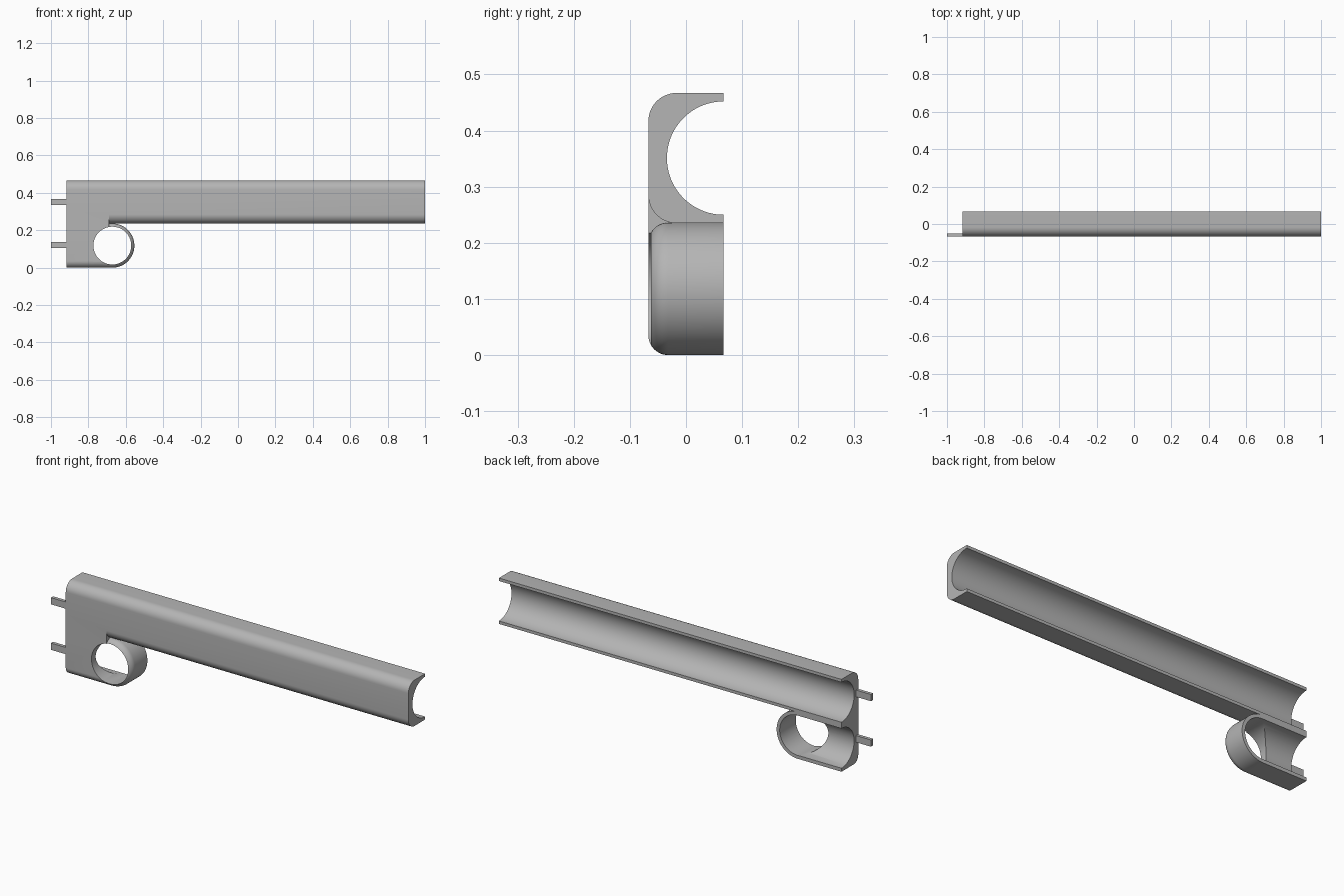
import bpy, bmesh
from math import sin, cos, pi

if "Cube" in bpy.data.objects:
    bpy.data.objects.remove(bpy.data.objects["Cube"], do_unlink=True)

grey = bpy.data.materials.new("plain_grey")
grey.use_nodes = True
grey.diffuse_color = (0.46, 0.46, 0.46, 1)
grey.node_tree.nodes["Principled BSDF"].inputs["Base Color"].default_value = (0.46, 0.46, 0.46, 1)

LEFT, RIGHT = -0.917, 1.0
FRONT, BACK = -0.067, 0.067
MID, TOP = 0.235, 0.467
BORE = 0.101
RING_X, RING_Z, RING_R = -0.672, 0.118, 0.118


def loft(name, rings):
    """Skin a closed solid over a list of equal-length outlines."""
    bm = bmesh.new()
    loops = [[bm.verts.new(p) for p in ring] for ring in rings]
    n = len(loops[0])
    for a, b in zip(loops, loops[1:]):
        for i in range(n):
            j = (i + 1) % n
            bm.faces.new((a[i], a[j], b[j], b[i]))
    bm.faces.new(loops[0])
    bm.faces.new(loops[-1])
    bmesh.ops.recalc_face_normals(bm, faces=bm.faces)
    mesh = bpy.data.meshes.new(name)
    bm.to_mesh(mesh)
    bm.free()
    mesh.materials.append(grey)
    obj = bpy.data.objects.new(name, mesh)
    bpy.context.collection.objects.link(obj)
    return obj


def box(name, x0, x1, y0, y1, z0, z1):
    return loft(name, [[(x, y0, z0), (x, y1, z0), (x, y1, z1), (x, y0, z1)] for x in (x0, x1)])


def rod(name, axis, start, end, u, v, radius, n=96):
    """Cylinder along x (u, v = y, z) or along y (u, v = x, z)."""
    rings = []
    for s in (start, end):
        pts = [(u + radius * cos(2 * pi * i / n), v + radius * sin(2 * pi * i / n)) for i in range(n)]
        rings.append([(s, a, b) if axis == "x" else (a, s, b) for a, b in pts])
    return loft(name, rings)


def combine(target, other, operation):
    mod = target.modifiers.new(operation.lower(), "BOOLEAN")
    mod.operation, mod.object, mod.solver = operation, other, "EXACT"
    bpy.context.view_layer.objects.active = target
    bpy.ops.object.modifier_apply(modifier=mod.name)
    bpy.data.objects.remove(other, do_unlink=True)


# Long upper rail, rounded along both front edges
fillet, steps = 0.05, 12
arc = [i * pi / 2 / steps for i in range(steps + 1)]
profile = [(BACK, MID)]
profile += [(FRONT + fillet * (1 - sin(t)), MID + fillet * (1 - cos(t))) for t in arc]
profile += [(FRONT + fillet * (1 - cos(t)), TOP - fillet * (1 - sin(t))) for t in arc]
profile += [(BACK, TOP)]
body = loft("channel_bracket", [[(x, y, z) for y, z in profile] for x in (LEFT, RIGHT)])

# Lower lug with a half-round end, its front edge rounded inward
edge = 0.035


def lug_outline(y, inset):
    r = RING_R - inset
    ring = [(LEFT, y, RING_Z - r)]
    for i in range(49):
        a = -pi / 2 + pi * i / 48
        ring.append((RING_X + r * cos(a), y, RING_Z + r * sin(a)))
    return ring + [(LEFT, y, RING_Z + r)]


layers = [lug_outline(FRONT + edge * (1 - cos(t)), edge * (1 - sin(t))) for t in arc]
lug = loft("lug", layers + [lug_outline(BACK, 0)])
combine(body, lug, "UNION")

# Flat web filling the front between rail and lug
web = box("web", LEFT, -0.69, FRONT, 0.0, 0.17, 0.31)
combine(body, web, "UNION")

# Half-round bores open to the back, and the through hole of the ring
bores = [
    rod("rail_bore", "x", LEFT - 0.1, RIGHT + 0.1, BACK, 0.351, BORE),
    rod("lug_bore", "x", LEFT - 0.1, RING_X - 0.003, BACK, RING_Z, BORE - 0.0005),
    rod("ring_hole", "y", FRONT - 0.1, BACK + 0.1, RING_X, RING_Z, BORE),
]
for cutter in bores:
    cutter.hide_render = True
    combine(body, cutter, "DIFFERENCE")

# Two flat prongs on the end
for name, z in (("upper_prong", 0.351), ("lower_prong", 0.121)):
    box(name, -1.0, LEFT + 0.005, FRONT, -0.05, z - 0.017, z + 0.017)

# Smooth the curved walls and keep the edges crisp
bpy.ops.object.select_all(action="DESELECT")
body.select_set(True)
bpy.context.view_layer.objects.active = body
bpy.ops.object.shade_smooth_by_angle(angle=pi / 6)
